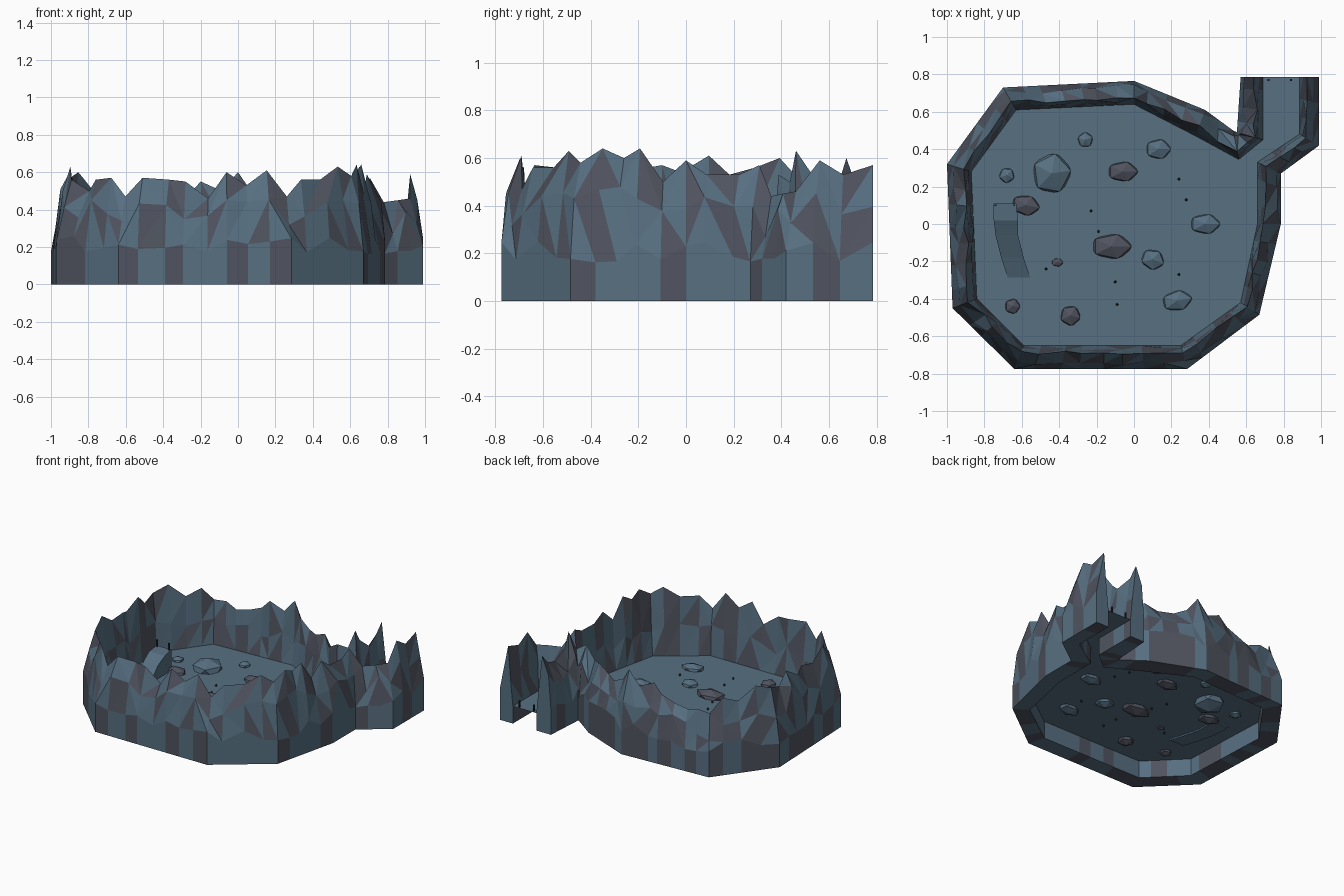
import bpy
import bmesh
import random
from math import radians
from mathutils import Vector, Matrix

rng = random.Random(7)
FLOOR = 0.13

default_cube = bpy.data.objects.get("Cube")
if default_cube:
    bpy.data.objects.remove(default_cube, do_unlink=True)


def make_material(name, colour):
    material = bpy.data.materials.new(name)
    material.use_nodes = True
    material.diffuse_color = (*colour, 1)
    material.node_tree.nodes["Principled BSDF"].inputs["Base Color"].default_value = (*colour, 1)
    return material


slate_blue = make_material("slate blue", (0.095, 0.16, 0.22))
stone_grey = make_material("stone grey", (0.08, 0.088, 0.115))
dark_stone = make_material("dark stone", (0.02, 0.022, 0.03))


def finish(name, bm, *materials):
    """Turn a bmesh into a flat shaded object."""
    mesh = bpy.data.meshes.new(name)
    bm.to_mesh(mesh)
    bm.free()
    for material in materials:
        mesh.materials.append(material)
    obj = bpy.data.objects.new(name, mesh)
    bpy.context.scene.collection.objects.link(obj)
    return obj


# Wall stations: outer corner, inner corner, crest heights up to the next corner
stations = [
    ((0.57, 0.785), (0.69, 0.785), (0.57, 0.5, 0.46, 0.53)),
    ((0.55, 0.49), (0.69, 0.45), (0.63, 0.5)),
    ((0.53, 0.5), (0.56, 0.345), (0.53, 0.46)),
    ((0.38, 0.61), (0.33, 0.47), (0.5, 0.46, 0.45, 0.5)),
    ((0, 0.765), (0, 0.64), (0.6, 0.5, 0.55, 0.48, 0.44, 0.42, 0.45)),
    ((-0.7, 0.73), (-0.63, 0.61), (0.44, 0.54, 0.5, 0.6)),
    ((-1, 0.32), (-0.87, 0.28), (0.56, 0.53, 0.61, 0.54, 0.57, 0.55, 0.63)),
    ((-0.97, -0.45), (-0.84, -0.4), (0.56, 0.5, 0.56, 0.57)),
    ((-0.64, -0.775), (-0.59, -0.65), (0.47, 0.57, 0.56, 0.55, 0.46, 0.6, 0.53, 0.61)),
    ((0.285, -0.775), (0.25, -0.65), (0.47, 0.56, 0.56, 0.63)),
    ((0.67, -0.485), (0.57, -0.42), (0.58, 0.64, 0.6, 0.64, 0.5)),
    ((0.785, 0), (0.66, 0), (0.59, 0.53, 0.53)),
    ((0.785, 0.27), (0.66, 0.33), (0.57, 0.44, 0.45)),
    ((0.99, 0.42), (0.885, 0.48), (0.46, 0.59, 0.53)),
    ((0.99, 0.785), (0.885, 0.785), (0.57,)),
]


def wall_section(bm, outer, inner, crest, rough):
    """One closed slice across the wall, from outer foot over the crest to inner foot."""
    jitter = lambda amount: rng.uniform(-amount, amount) * rough
    profile = [
        (0, 0),
        (0, 0.21 + jitter(0.05)),
        (0.25 + jitter(0.12), crest * 0.74 + jitter(0.06)),
        (0.68 + jitter(0.1), crest),
        (0.85 + jitter(0.06), 0.32 + jitter(0.05)),
        (1, FLOOR),
        (1, 0),
    ]
    return [bm.verts.new((*outer.lerp(inner, across), height)) for across, height in profile]


# Jagged rock wall around the cave and along its entrance passage
bm = bmesh.new()
sections = []
for i, (outer, inner, crests) in enumerate(stations):
    next_outer, next_inner, _ = stations[min(i + 1, len(stations) - 1)]
    for k, crest in enumerate(crests):
        along = k / len(crests)
        if k:
            along += rng.uniform(-0.2, 0.2) / len(crests)
        sections.append(wall_section(
            bm,
            Vector(outer).lerp(Vector(next_outer), along),
            Vector(inner).lerp(Vector(next_inner), along),
            crest, 1))

for here, there in zip(sections, sections[1:]):
    for j in range(len(here)):
        n = (j + 1) % len(here)
        a, b, c, d = here[j], here[n], there[n], there[j]
        # Split each patch along a random diagonal
        halves = [(a, b, c), (a, c, d)] if rng.random() < 0.5 else [(a, b, d), (b, c, d)]
        patch_index = int(rng.random() < 0.42)
        for half in halves:
            face = bm.faces.new(half)
            upper_facet = 0 < j < 5
            face.material_index = int(rng.random() < 0.42) if upper_facet else patch_index
bm.faces.new(sections[0])
bm.faces.new(sections[-1])
bmesh.ops.recalc_face_normals(bm, faces=bm.faces)
finish("rock_wall", bm, slate_blue, stone_grey)

# Flat cave floor fitted to the inner foot of the wall
bm = bmesh.new()
floor_face = bm.faces.new([bm.verts.new((*inner, FLOOR)) for _, inner, _ in stations])
floor_face.normal_update()
if floor_face.normal.z < 0:
    floor_face.normal_flip()
bmesh.ops.triangulate(bm, faces=[floor_face])
finish("cave_floor", bm, slate_blue)


def add_rock(name, x, y, length, width, angle, material, height=0.65):
    bm = bmesh.new()
    shape = (Matrix.Translation((x, y, FLOOR))
             @ Matrix.Rotation(radians(angle), 4, "Z")
             @ Matrix.Diagonal((length, width, width * height, 1)))
    bmesh.ops.create_icosphere(bm, subdivisions=1, radius=1, matrix=shape)
    finish(name, bm, material)


# Boulders half sunk into the floor
blue_boulders = [
    (-0.44, 0.27, 0.12, 0.115, 80), (-0.26, 0.45, 0.045, 0.045, 20),
    (-0.68, 0.26, 0.045, 0.045, 50), (0.13, 0.4, 0.075, 0.06, 0),
    (0.38, 0, 0.09, 0.06, 0), (0.1, -0.19, 0.07, 0.06, -20), (0.23, -0.41, 0.09, 0.06, 10),
]
grey_boulders = [
    (-0.06, 0.28, 0.09, 0.06, 0), (-0.58, 0.1, 0.085, 0.06, -10),
    (-0.12, -0.12, 0.12, 0.075, 0), (-0.41, -0.205, 0.035, 0.025, 0),
    (-0.65, -0.44, 0.045, 0.045, 0), (-0.34, -0.49, 0.06, 0.06, 60),
]
for group, material in ((blue_boulders, slate_blue), (grey_boulders, stone_grey)):
    for number, values in enumerate(group, 1):
        add_rock(f"{material.name.replace(' ', '_')}_boulder_{number}", *values, material)

# Tiny dark pebbles
pebbles = [(0.24, 0.24), (0.28, 0.13), (-0.23, 0.07), (-0.19, -0.04),
           (-0.1, -0.31), (-0.09, -0.43), (0.24, -0.27), (-0.47, -0.24)]
for number, (x, y) in enumerate(pebbles, 1):
    add_rock(f"pebble_{number}", x, y, 0.008, 0.008, 0, dark_stone, height=2)

# Curved stone ramp: left edge, right edge and height of each step
ramp_steps = [
    (-0.75, -0.63, 0.11, 0.28), (-0.75, -0.62, 0.02, 0.27),
    (-0.74, -0.62, -0.06, 0.23), (-0.71, -0.59, -0.18, 0.175), (-0.675, -0.555, -0.285, 0.131),
]
bm = bmesh.new()
slices = []
for left, right, y, top in ramp_steps:
    corners = [(left, FLOOR - 0.01), (right, FLOOR - 0.01), (right, top), (left, top)]
    slices.append([bm.verts.new((x, y, z)) for x, z in corners])
for here, there in zip(slices, slices[1:]):
    for j in range(4):
        n = (j + 1) % 4
        bm.faces.new((here[j], here[n], there[n], there[j]))
bm.faces.new(slices[0])
bm.faces.new(slices[-1])
bmesh.ops.recalc_face_normals(bm, faces=bm.faces)
finish("stone_ramp", bm, slate_blue)

# Thin marker posts at the ramp head and the passage mouth
for name, xs, y, top in (("ramp_post", (-0.74, -0.64), 0.1, 0.33),
                         ("passage_post", (0.72, 0.84), 0.77, 0.18)):
    for side, x in zip(("right", "left"), xs):
        bm = bmesh.new()
        shape = (Matrix.Translation((x, y, (FLOOR + top) / 2))
                 @ Matrix.Diagonal((0.01, 0.01, top - FLOOR, 1)))
        bmesh.ops.create_cube(bm, size=1, matrix=shape)
        finish(f"{name}_{side}", bm, dark_stone)
